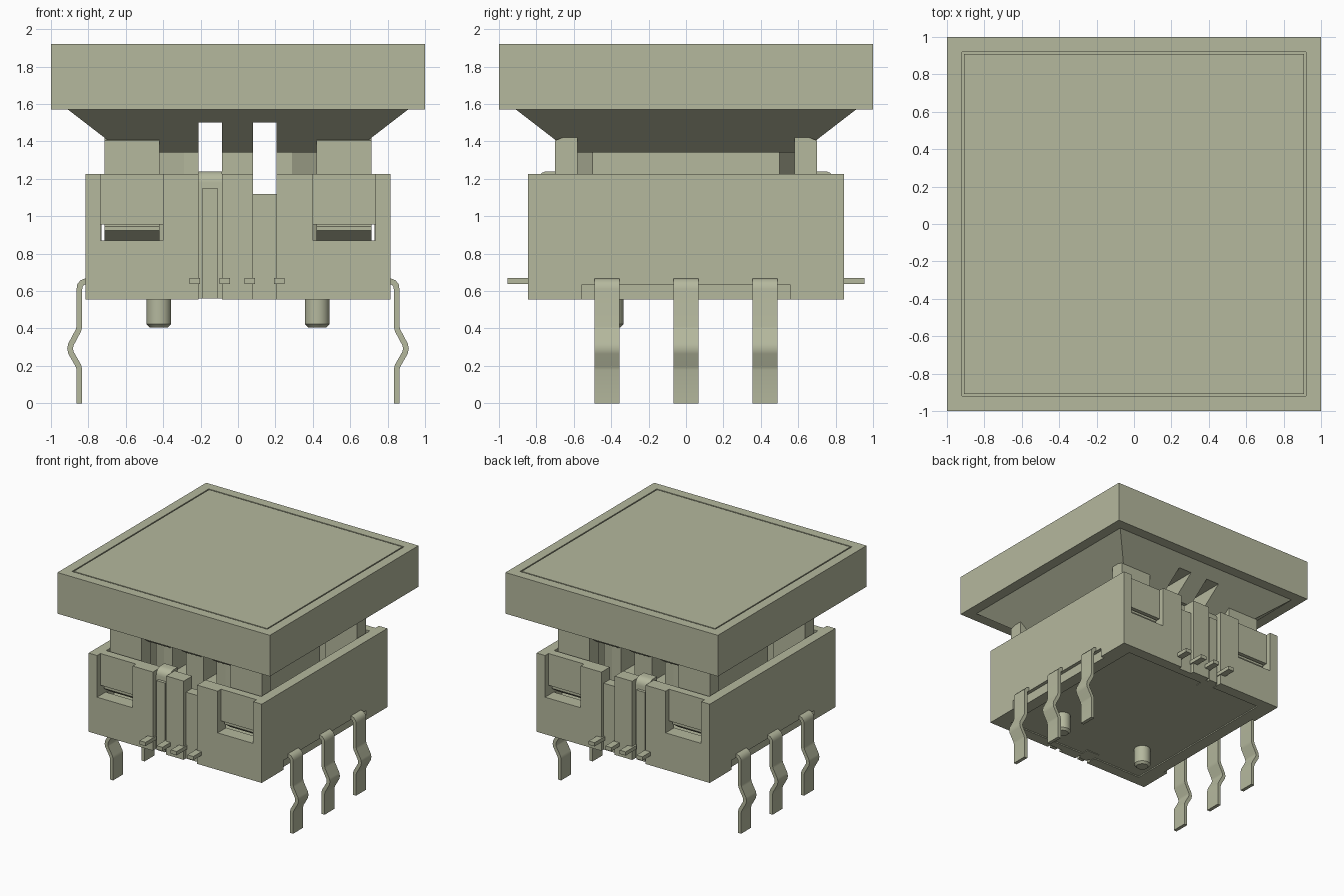
import bpy, bmesh, math
from mathutils import Vector

if "Cube" in bpy.data.objects:
    bpy.data.objects.remove(bpy.data.objects["Cube"], do_unlink=True)

grey = bpy.data.materials.new("sage grey")
grey.use_nodes = True
COLOUR = (0.46, 0.48, 0.34, 1)
grey.diffuse_color = COLOUR
grey.node_tree.nodes["Principled BSDF"].inputs["Base Color"].default_value = COLOUR


def finish(name, bm):
    bmesh.ops.recalc_face_normals(bm, faces=bm.faces)
    mesh = bpy.data.meshes.new(name)
    bm.to_mesh(mesh)
    bm.free()
    mesh.materials.append(grey)
    ob = bpy.data.objects.new(name, mesh)
    bpy.context.collection.objects.link(ob)
    return ob


def activate(ob):
    bpy.ops.object.select_all(action='DESELECT')
    ob.select_set(True)
    bpy.context.view_layer.objects.active = ob


def apply_all(ob):
    activate(ob)
    for m in list(ob.modifiers):
        bpy.ops.object.modifier_apply(modifier=m.name)


def box(name, x0, x1, y0, y1, z0, z1):
    bm = bmesh.new()
    bmesh.ops.create_cube(bm, size=1)
    for v in bm.verts:
        v.co = Vector((x1 if v.co.x > 0 else x0, y1 if v.co.y > 0 else y0, z1 if v.co.z > 0 else z0))
    return finish(name, bm)


def prism(name, pts, axis, a, b):
    """Extrude a 2D outline along axis x (outline y,z), y (x,z) or z (x,y)."""
    place = {'x': lambda p, t: (t, *p), 'y': lambda p, t: (p[0], t, p[1]), 'z': lambda p, t: (*p, t)}[axis]
    bm = bmesh.new()
    lo = [bm.verts.new(place(p, a)) for p in pts]
    hi = [bm.verts.new(place(p, b)) for p in pts]
    bm.faces.new(lo)
    bm.faces.new(hi)
    for i in range(len(pts)):
        j = (i + 1) % len(pts)
        bm.faces.new((lo[i], lo[j], hi[j], hi[i]))
    return finish(name, bm)


def cut(ob, *dims):
    cutter = box("cutter", *dims)
    cutter.hide_render = True
    m = ob.modifiers.new("cut", 'BOOLEAN')
    m.operation, m.solver, m.object = 'DIFFERENCE', 'EXACT', cutter
    apply_all(ob)
    bpy.data.objects.remove(cutter, do_unlink=True)


def span(s, a, b):
    """Interval a..b, mirrored when s is -1."""
    return (a, b) if s > 0 else (-b, -a)


STRIP = (-0.21, -0.085)   # tall contact slot
PLATE = (0.08, 0.205)     # low plate slot

# Housing: open box with windows, front and back slots and side recesses
housing = box("housing", -0.815, 0.815, -0.845, 0.845, 0.555, 1.225)
cut(housing, -0.73, 0.73, -0.73, 0.73, 0.82, 1.4)
cut(housing, -0.68, 0.68, -0.75, 0.75, 0.5, 0.565)
for s in (-1, 1):
    cut(housing, *span(s, 0.785, 0.9), -0.555, 0.555, 0.5, 0.635)
    for t in (-1, 1):
        cut(housing, *span(t, 0.40, 0.735), *span(s, 0.80, 0.9), 0.87, 1.3)
        cut(housing, *span(t, 0.40, 0.735), *span(s, 0.7, 0.9), 0.87, 0.955)
    cut(housing, *STRIP, *span(s, 0.70, 0.9), 0.5, 1.3)
    cut(housing, *PLATE, *span(s, 0.70, 0.9), 1.12, 1.3)
    cut(housing, *PLATE, *span(s, 0.815, 0.9), 0.5, 1.15)

# Contact strips with rounded tops and a narrow rib, and the small tabs below
for s, side in ((-1, "front"), (1, "back")):
    arc = [(s * (0.74 + 0.06 * math.sin(a)), 1.18 + 0.06 * math.cos(a))
           for a in [math.radians(d) for d in range(0, 91, 15)]]
    strip = prism(side + "_contact_strip", [(s * 0.69, 0.56), (s * 0.69, 1.24)] + arc + [(s * 0.80, 0.56)],
                  'x', *STRIP)
    activate(strip)
    bpy.ops.object.shade_smooth_by_angle(angle=math.radians(30))
    box(side + "_contact_rib", -0.19, -0.11, *span(s, 0.79, 0.825), 0.56, 1.15)
    for i, x in enumerate((-0.23, -0.072, 0.063, 0.22)):
        box(f"{side}_tab_{i + 1}", x - 0.028, x + 0.028, *span(s, 0.78, 0.955), 0.638, 0.67)

# Plunger core: eight-sided block
core = prism("plunger_core", [(0.42, 0.5), (0.29, 0.58), (-0.29, 0.58), (-0.42, 0.5),
                              (-0.42, -0.5), (-0.29, -0.58), (0.29, -0.58), (0.42, -0.5)], 'z', 0.8, 1.36)

# Tapered underside of the cap
bm = bmesh.new()
bmesh.ops.create_cube(bm, size=2)
for v in bm.verts:
    h, z = (0.915, 1.575) if v.co.z > 0 else (0.61, 1.34)
    v.co = Vector((v.co.x * h, v.co.y * h, z))
taper = finish("cap_taper", bm)
for ob in (core, taper):
    for slot in (STRIP, PLATE):
        cut(ob, *slot, -1.2, 1.2, 1.12, 1.5)

# Snap legs with hooked ends showing in the windows
for sx, lr in ((-1, "right"), (1, "left")):
    for sy, fb in ((-1, "front"), (1, "back")):
        outline = [(0.58, 0.87), (0.70, 0.87), (0.78, 0.925), (0.78, 0.945), (0.70, 1.0), (0.70, 1.405), (0.58, 1.45)]
        prism(f"{fb}_{lr}_snap_leg", [(sy * y, z) for y, z in outline], 'x', *span(sx, 0.42, 0.715))

# Cap and the inset panel divided by a thin groove
cap = box("cap", -1, 1, -1, 1, 1.57, 1.92)
cut(cap, -0.92, 0.92, -0.92, 0.92, 1.89, 2.0)
box("cap_panel", -0.91, 0.91, -0.91, 0.91, 1.88, 1.92)

# Bent terminal pins, three on each side
path = [(0.77, 0.652), (0.815, 0.652), (0.833, 0.645), (0.845, 0.63), (0.848, 0.61), (0.848, 0.41),
        (0.853, 0.39), (0.893, 0.315), (0.898, 0.292), (0.893, 0.27), (0.853, 0.2), (0.848, 0.18), (0.848, 0)]
for s, lr in ((-1, "right"), (1, "left")):
    for i, y in enumerate((-0.423, 0, 0.423)):
        bm = bmesh.new()
        rows = [[bm.verts.new((s * x, y + d, z)) for d in (-0.067, 0.067)] for x, z in path]
        for a, b in zip(rows, rows[1:]):
            bm.faces.new((a[0], a[1], b[1], b[0]))
        pin = finish(f"{lr}_pin_{i + 1}", bm)
        m = pin.modifiers.new("thickness", 'SOLIDIFY')
        m.thickness, m.offset, m.use_even_offset = 0.03, 0, True
        apply_all(pin)
        bpy.ops.object.shade_smooth_by_angle(angle=math.radians(40))

# Locating pegs with chamfered ends
for s, lr in ((-1, "right"), (1, "left")):
    bm = bmesh.new()
    bmesh.ops.create_cone(bm, cap_ends=True, segments=32, radius1=0.066, radius2=0.066, depth=0.18)
    tip = [e for e in bm.edges if all(v.co.z < 0 for v in e.verts)]
    bmesh.ops.bevel(bm, geom=tip, offset=0.018, segments=1, affect='EDGES')
    bmesh.ops.translate(bm, verts=bm.verts, vec=(s * 0.423, -0.4, 0.495))
    peg = finish(f"{lr}_peg", bm)
    activate(peg)
    bpy.ops.object.shade_smooth_by_angle(angle=math.radians(30))
